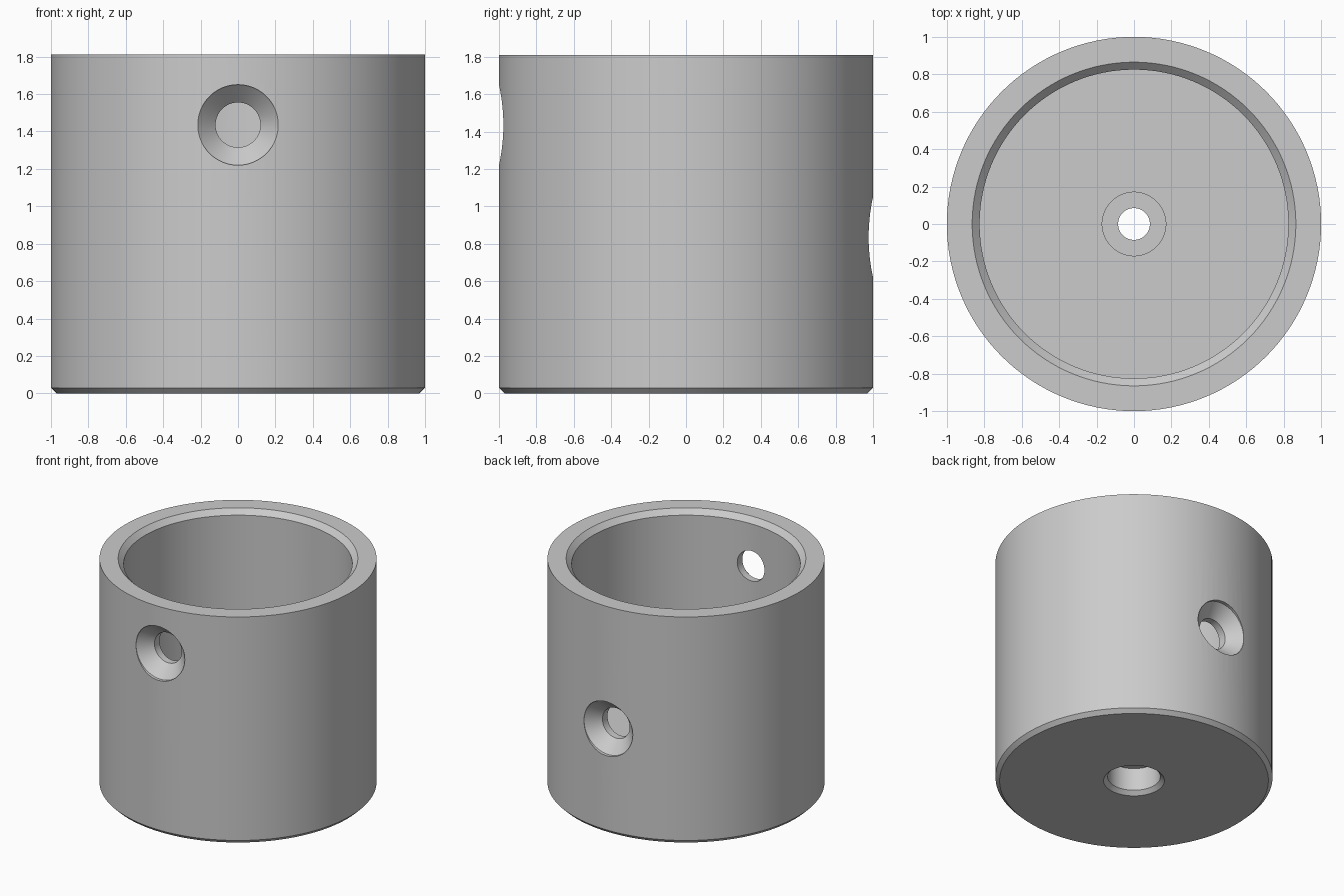
import bpy
import bmesh
import math
from mathutils import Matrix

default = bpy.data.objects.get("Cube")
if default:
    bpy.data.objects.remove(default, do_unlink=True)

# One plain grey material
grey = bpy.data.materials.new("plain_grey")
colour = (0.6, 0.6, 0.6, 1.0)
grey.diffuse_color = colour
grey.use_nodes = True
grey.node_tree.nodes["Principled BSDF"].inputs["Base Color"].default_value = colour


def lathe(name, profile, segments):
    """Revolve a closed (radius, height) profile about z."""
    bm = bmesh.new()
    rings = []
    for i in range(segments):
        a = 2 * math.pi * i / segments
        rings.append([bm.verts.new((r * math.cos(a), r * math.sin(a), z))
                      for r, z in profile])
    n = len(profile)
    for i in range(segments):
        here, after = rings[i], rings[(i + 1) % segments]
        for j in range(n):
            k = (j + 1) % n
            bm.faces.new((here[j], after[j], after[k], here[k]))
    # Points lying on the axis collapse into one
    bmesh.ops.remove_doubles(bm, verts=bm.verts, dist=1e-5)
    bmesh.ops.dissolve_degenerate(bm, edges=bm.edges, dist=1e-6)
    bmesh.ops.recalc_face_normals(bm, faces=bm.faces)
    mesh = bpy.data.meshes.new(name)
    bm.to_mesh(mesh)
    bm.free()
    mesh.materials.append(grey)
    obj = bpy.data.objects.new(name, mesh)
    bpy.context.scene.collection.objects.link(obj)
    return obj


# Cup wall and floor, with chamfered rim, chamfered foot and stepped centre hole
cup = lathe("cup_body", [
    (0.22, 0), (0.97, 0), (1, 0.03), (1, 1.81),            # underside, outside
    (0.865, 1.81), (0.825, 1.77), (0.825, 0.34),           # rim, inside wall
    (0.17, 0.34), (0.17, 0.27), (0.085, 0.27),             # floor, recess
    (0.085, 0.21), (0.19, 0.21), (0.19, 0.03),             # through hole, bore
], 128)

# Countersunk screw holes, one through the front wall and one through the back
for side, y_sign, height in (("front", -1, 1.435), ("back", 1, 0.835)):
    cutter = lathe(side + "_screw_hole_cutter", [
        (0, 0.6), (0.12, 0.6), (0.12, 0.88), (0.215, 0.975), (0.215, 1.1), (0, 1.1),
    ], 64)
    turn = Matrix.Rotation(-y_sign * math.pi / 2, 4, "X")
    cutter.data.transform(Matrix.Translation((0, 0, height)) @ turn)
    cutter.hide_render = True
    cutter.hide_viewport = True
    cut = cup.modifiers.new(side + "_screw_hole", "BOOLEAN")
    cut.operation = "DIFFERENCE"
    cut.solver = "EXACT"
    cut.object = cutter

# Apply the cuts, then drop the cutters
bpy.context.view_layer.update()
graph = bpy.context.evaluated_depsgraph_get()
cup_mesh = bpy.data.meshes.new_from_object(cup.evaluated_get(graph))
cutters = [m.object for m in cup.modifiers]
cup.modifiers.clear()
cup.data = cup_mesh
for cutter in cutters:
    bpy.data.objects.remove(cutter, do_unlink=True)

# Smooth round surfaces, crisp edges
bpy.ops.object.select_all(action="DESELECT")
cup.select_set(True)
bpy.context.view_layer.objects.active = cup
bpy.ops.object.shade_smooth_by_angle(angle=math.radians(30))
